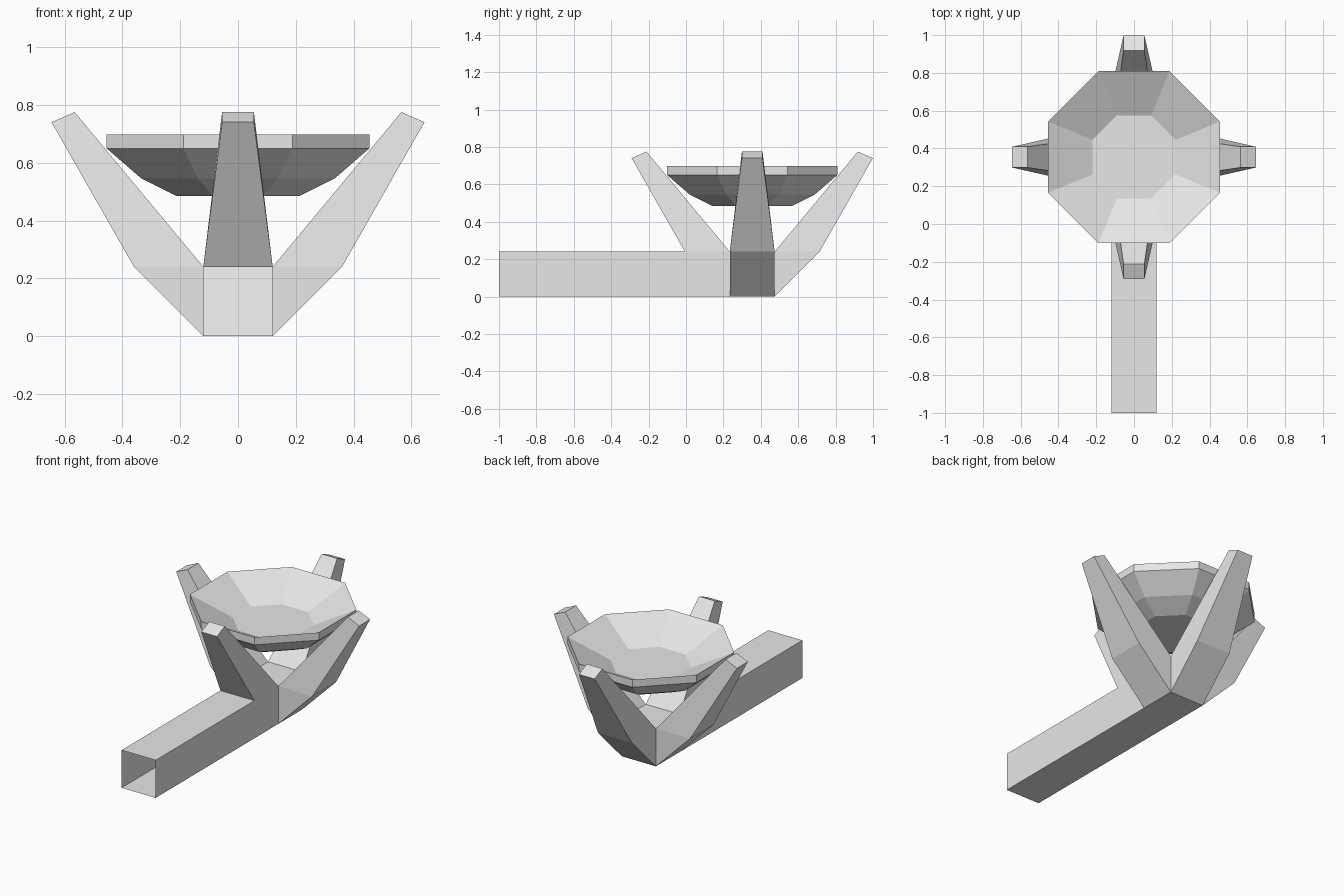
import bpy, bmesh
from math import pi, cos
from mathutils import Matrix, Vector

cube = bpy.data.objects.get("Cube")
if cube:
    bpy.data.objects.remove(cube, do_unlink=True)

CENTRE = Vector((0, 0.354, 0))
HALF, TOP = 0.12, 0.24          # hub half width and height
TIP = 0.055                     # arm tip half width

grey = bpy.data.materials.new("light_grey")
grey.use_nodes = True
colour = (0.8, 0.8, 0.8, 1)
grey.diffuse_color = colour
grey.node_tree.nodes["Principled BSDF"].inputs["Base Color"].default_value = colour


def finish(name, bm):
    mesh = bpy.data.meshes.new(name)
    bm.to_mesh(mesh)
    bm.free()
    mesh.materials.append(grey)
    obj = bpy.data.objects.new(name, mesh)
    obj.location = CENTRE
    bpy.context.collection.objects.link(obj)
    return obj


# Hollow stand: hub, four arms and an open-ended handle in one shell
bm = bmesh.new()


def face(*points):
    bm.faces.new([bm.verts.new(p) for p in points])


def level(z):
    return [(x * HALF, y * HALF, z) for x, y in ((-1, -1), (1, -1), (1, 1), (-1, 1))]


face(*level(TOP))
face(*reversed(level(0)))

for turn in range(4):
    rot = Matrix.Rotation(turn * pi / 2, 3, 'Z')

    def pair(out, half, z):
        return [rot @ Vector((s * half, -out, z)) for s in (-1, 1)]

    base, inner = pair(HALF, HALF, 0), pair(HALF, HALF, TOP)
    elbow = pair(0.36, HALF, TOP)
    tip_out, tip_in = pair(0.645, TIP, 0.74), pair(0.565, TIP, 0.775)
    face(elbow[0], elbow[1], tip_out[1], tip_out[0])
    face(tip_out[0], tip_out[1], tip_in[1], tip_in[0])
    face(tip_in[0], tip_in[1], inner[1], inner[0])
    for a, b in ((0, 1), (1, 0)):
        side = [inner[a], elbow[a], tip_out[a], tip_in[a]]
        face(*(side if a == 0 else side[::-1]))
    if turn == 0:
        # The front arm runs into the handle, whose end is left open
        low, high = pair(1.354, HALF, 0), pair(1.354, HALF, TOP)
        face(base[1], base[0], low[0], low[1])
        face(elbow[0], high[0], high[1], elbow[1])
        face(inner[0], base[0], low[0], high[0], elbow[0])
        face(inner[1], elbow[1], high[1], low[1], base[1])
    else:
        face(base[0], base[1], elbow[1], elbow[0])
        face(inner[0], base[0], elbow[0])
        face(inner[1], elbow[1], base[1])

bmesh.ops.remove_doubles(bm, verts=bm.verts, dist=0.0005)
bmesh.ops.recalc_face_normals(bm, faces=bm.faces)
finish("stand", bm)

# Eight-sided bowl: rings of (apothem, height) from outer floor to inner floor
bm = bmesh.new()
profile = [(0.213, 0.485), (0.335, 0.546), (0.455, 0.65), (0.455, 0.698), (0.22, 0.575)]
rings = []
for apothem, z in profile:
    corner = Vector((apothem / cos(pi / 8), 0, z))
    rings.append([bm.verts.new(Matrix.Rotation((i + 0.5) * pi / 4, 3, 'Z') @ corner)
                  for i in range(8)])
for lower, upper in zip(rings, rings[1:]):
    for i in range(8):
        j = (i + 1) % 8
        bm.faces.new((lower[i], lower[j], upper[j], upper[i]))
bm.faces.new(rings[0][::-1])
bm.faces.new(rings[-1])
bmesh.ops.recalc_face_normals(bm, faces=bm.faces)
finish("bowl", bm)
